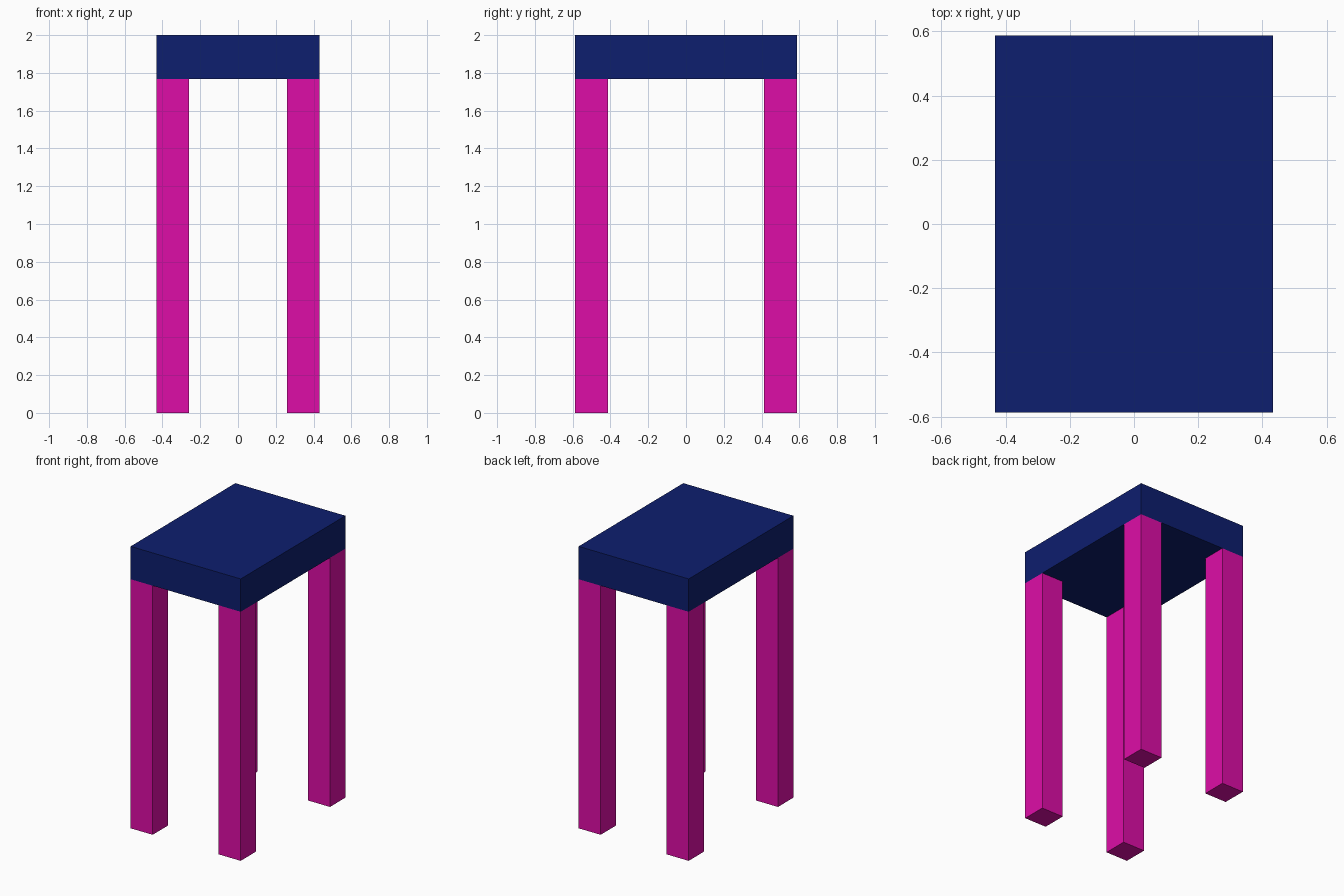
import bpy

if "Cube" in bpy.data.objects:
    bpy.data.objects.remove(bpy.data.objects["Cube"])

HALF_X, HALF_Y, HEIGHT = 0.432, 0.587, 2.0
LEG, LEG_TOP = 0.173, 1.767


def material(name, color):
    mat = bpy.data.materials.new(name)
    mat.diffuse_color = (*color, 1)
    mat.use_nodes = True
    mat.node_tree.nodes["Principled BSDF"].inputs["Base Color"].default_value = mat.diffuse_color
    return mat


def box(name, center, size, mat):
    bpy.ops.mesh.primitive_cube_add(size=1, location=center)
    obj = bpy.context.object
    obj.name = name
    obj.scale = size
    bpy.ops.object.transform_apply(location=False, rotation=False, scale=True)
    obj.data.materials.append(mat)
    return obj


navy = material("navy", (0.004, 0.013, 0.156))
magenta = material("magenta", (0.73, 0.004, 0.39))

# Thick slab seat
box("seat", (0, 0, (LEG_TOP + HEIGHT) / 2),
    (2 * HALF_X, 2 * HALF_Y, HEIGHT - LEG_TOP), navy)

# Four square legs flush with the seat corners
for y_name, sy in (("front", -1), ("back", 1)):
    for x_name, sx in (("left", -1), ("right", 1)):
        box(f"{y_name}_{x_name}_leg",
            (sx * (HALF_X - LEG / 2), sy * (HALF_Y - LEG / 2), LEG_TOP / 2),
            (LEG, LEG, LEG_TOP), magenta)
